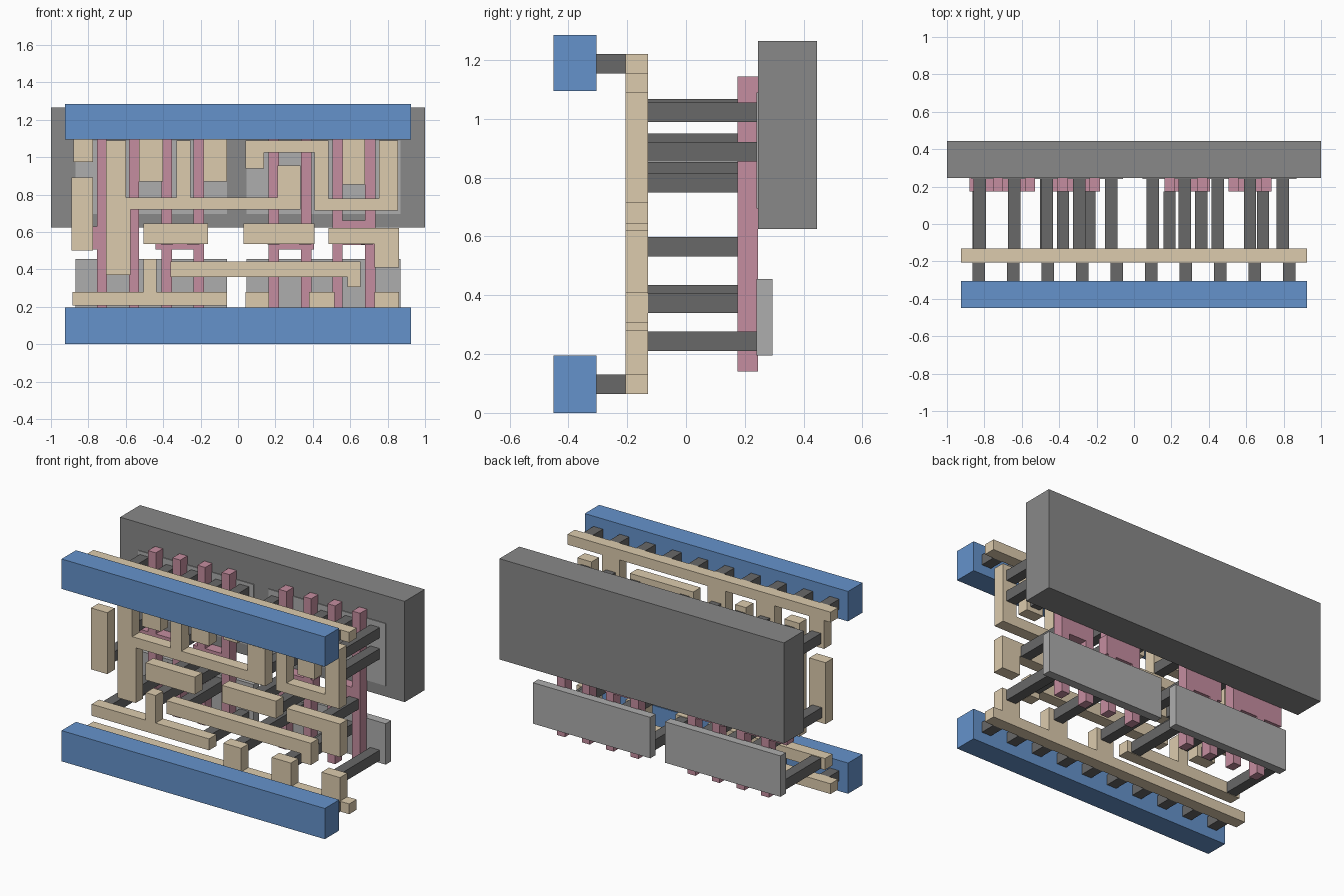
import bpy, bmesh


def material(name, rgb):
    m = bpy.data.materials.new(name)
    m.diffuse_color = (*rgb, 1)
    return m


BLUE = material("blue", (0.13, 0.29, 0.60))
TAN = material("tan", (0.72, 0.60, 0.42))
PINK = material("pink", (0.56, 0.27, 0.35))
DARK = material("dark_grey", (0.14, 0.14, 0.14))
WELL = material("mid_grey", (0.25, 0.25, 0.25))
LIGHT = material("light_grey", (0.42, 0.42, 0.42))


def plate(name, outline, y0, y1, mat):
    """Extrude an (x, z) outline from depth y0 to y1."""
    pts = [p for i, p in enumerate(outline) if p != outline[i - 1]]
    bm = bmesh.new()
    face = bm.faces.new([bm.verts.new((x, y0, z)) for x, z in pts])
    ext = bmesh.ops.extrude_face_region(bm, geom=[face])
    new = [v for v in ext["geom"] if isinstance(v, bmesh.types.BMVert)]
    bmesh.ops.translate(bm, verts=new, vec=(0, y1 - y0, 0))
    bmesh.ops.recalc_face_normals(bm, faces=bm.faces)
    me = bpy.data.meshes.new(name)
    bm.to_mesh(me)
    bm.free()
    me.materials.append(mat)
    ob = bpy.data.objects.new(name, me)
    bpy.context.collection.objects.link(ob)
    return ob


def box(name, x0, x1, z0, z1, y0, y1, mat):
    return plate(name, [(x0, z0), (x1, z0), (x1, z1), (x0, z1)], y0, y1, mat)


def trace(name, outline):
    return plate(name, outline, -0.205, -0.13, TAN)


def rail_trace(name, z_far, z_near, stubs):
    """Full-width strip with stubs (x0, x1, tip z) on its inner edge."""
    pts = [(0.925, z_far), (-0.925, z_far), (-0.925, z_near)]
    for x0, x1, z in stubs:
        pts += [(x0, z_near), (x0, z), (x1, z), (x1, z_near)]
    trace(name, pts + [(0.925, z_near)])


# Power rails and the pegs joining them to the strips behind
for name, z0, z1, zp in (("lower", 0, 0.195, 0.065), ("upper", 1.095, 1.285, 1.155)):
    box(name + "_rail", -0.925, 0.925, z0, z1, -0.45, -0.305, BLUE)
    for i in range(10):
        x = -0.83 + i * 0.1845
        box(name + "_rail_peg", x - 0.033, x + 0.033, zp, zp + 0.065, -0.305, -0.205, DARK)

# Strips behind the rails with their stubs
rail_trace("lower_strip", 0.065, 0.13,
           [(0.04, 0.165, 0.28), (0.38, 0.515, 0.28), (0.73, 0.86, 0.28)])
rail_trace("upper_strip", 1.22, 1.155,
           [(-0.88, -0.775, 0.975), (-0.53, -0.40, 0.87),
            (-0.185, -0.06, 0.87), (0.56, 0.68, 0.855)])

# Local wiring
trace("long_branch_trace", [
    (-0.705, 0.37), (-0.575, 0.37), (-0.575, 0.72), (0.335, 0.72), (0.335, 0.955),
    (0.21, 0.955), (0.21, 0.785), (-0.255, 0.785), (-0.255, 1.09), (-0.33, 1.09),
    (-0.33, 0.785), (-0.60, 0.785), (-0.60, 1.09), (-0.705, 1.09)])
trace("zigzag_trace", [
    (0.04, 0.94), (0.14, 0.94), (0.14, 1.025), (0.41, 1.025), (0.41, 0.715),
    (0.855, 0.715), (0.855, 1.09), (0.755, 1.09), (0.755, 0.78), (0.485, 0.78),
    (0.485, 1.09), (0.04, 1.09)])
trace("tee_trace", [
    (-0.885, 0.207), (-0.06, 0.207), (-0.06, 0.28), (-0.435, 0.28),
    (-0.435, 0.455), (-0.505, 0.455), (-0.505, 0.28), (-0.885, 0.28)])
trace("hook_trace", [
    (-0.36, 0.36), (0.585, 0.36), (0.585, 0.305), (0.655, 0.305),
    (0.655, 0.443), (-0.36, 0.443)])
trace("right_corner_trace", [
    (0.485, 0.535), (0.73, 0.535), (0.73, 0.41), (0.86, 0.41),
    (0.86, 0.62), (0.485, 0.62)])
for name, x0, x1, z0, z1 in (("left_trace", -0.89, -0.775, 0.50, 0.89),
                             ("centre_left_trace", -0.505, -0.16, 0.535, 0.645),
                             ("centre_right_trace", 0.03, 0.41, 0.535, 0.645)):
    box(name, x0, x1, z0, z1, -0.205, -0.13, TAN)

# Gate pairs: two upright fingers sharing a pad
W, ZB, ZT = 0.055, 0.14, 1.145
for a, b, x0, x1, p0, p1 in ((-0.755, -0.583, -0.88, -0.528, 0.505, 0.63),
                             (-0.408, -0.237, -0.44, -0.182, 0.505, 0.63),
                             (0.163, 0.337, 0.163, 0.405, 0.505, 0.63),
                             (0.505, 0.68, 0.505, 0.735, 0.53, 0.66)):
    plate("gate_pair", [
        (a, ZB), (a + W, ZB), (a + W, p0), (b, p0), (b, ZB), (b + W, ZB), (b + W, p0),
        (x1, p0), (x1, p1), (b + W, p1), (b + W, ZT), (b, ZT), (b, p1), (a + W, p1),
        (a + W, ZT), (a, ZT), (a, p1), (x0, p1), (x0, p0), (a, p0)], 0.175, 0.245, PINK)

# Back slab and the thin pads
box("back_slab", -1, 1, 0.625, 1.265, 0.245, 0.445, WELL)
for x0, x1 in ((-0.87, -0.06), (0.045, 0.87)):
    box("lower_pad", x0, x1, 0.195, 0.455, 0.24, 0.295, LIGHT)
    box("upper_pad", x0, x1, 0.695, 1.09, 0.24, 0.295, LIGHT)


def pegs(name, spots, y1):
    for x, z in spots:
        box(name, x - 0.033, x + 0.033, z - 0.033, z + 0.033, -0.13, y1, DARK)


# Pegs from the wiring to the pads
pegs("upper_peg", [(-0.825, 1.035), (-0.64, 1.022), (-0.64, 0.82), (-0.465, 1.035),
                   (-0.465, 0.917), (-0.292, 1.022), (-0.292, 0.82), (-0.122, 1.035),
                   (-0.122, 0.917), (0.1, 1.022), (0.272, 0.917), (0.272, 0.783),
                   (0.448, 1.022), (0.448, 0.888), (0.62, 1.035), (0.62, 0.917),
                   (0.795, 1.022), (0.795, 0.888)], 0.24)
pegs("lower_peg", [(-0.825, 0.243), (-0.122, 0.243), (0.1, 0.243), (0.448, 0.243),
                   (0.795, 0.243), (-0.64, 0.402), (-0.47, 0.402), (-0.292, 0.402),
                   (0.272, 0.402), (0.62, 0.373)], 0.24)
# Pegs from the wiring to the gate pads
pegs("gate_peg", [(-0.83, 0.565), (-0.38, 0.565), (-0.24, 0.565), (0.19, 0.565),
                  (0.36, 0.565), (0.69, 0.565)], 0.175)
